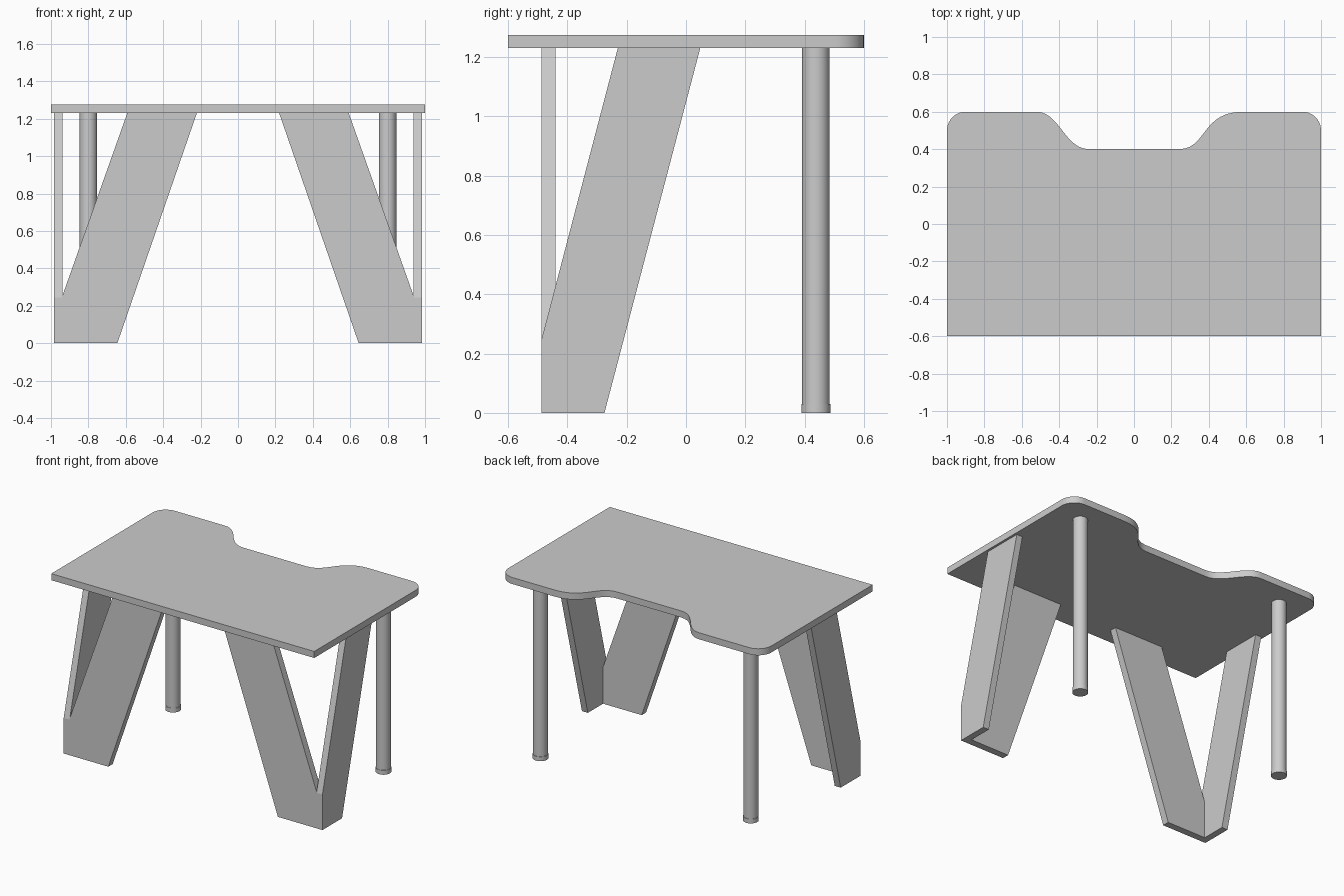
import bpy, bmesh, math
from mathutils import Vector
from mathutils.geometry import interpolate_bezier

if "Cube" in bpy.data.objects:
    bpy.data.objects.remove(bpy.data.objects["Cube"])

TOP_Z, UNDER_Z, BOARD = 1.275, 1.23, 0.045


def add_object(name, bm):
    bmesh.ops.recalc_face_normals(bm, faces=bm.faces)
    mesh = bpy.data.meshes.new(name)
    bm.to_mesh(mesh)
    bm.free()
    ob = bpy.data.objects.new(name, mesh)
    bpy.context.collection.objects.link(ob)
    return ob


def smooth(ob):
    bpy.ops.object.select_all(action='DESELECT')
    ob.select_set(True)
    bpy.context.view_layer.objects.active = ob
    bpy.ops.object.shade_smooth_by_angle(angle=math.radians(30))


def prism(name, points, direction):
    """Extrude a flat outline along a direction."""
    bm = bmesh.new()
    face = bm.faces.new([bm.verts.new(p) for p in points])
    new = bmesh.ops.extrude_face_region(bm, geom=[face], use_keep_orig=True)["geom"]
    bmesh.ops.translate(bm, vec=direction, verts=[v for v in new if isinstance(v, bmesh.types.BMVert)])
    return add_object(name, bm)


def curve(a, b, c, d, n=14):
    return [tuple(p) for p in interpolate_bezier(*(Vector(p) for p in (a, b, c, d)), n)]


def corner(cx, cy, r, start):
    return [(cx + r * math.cos(math.radians(start + 9 * i)),
             cy + r * math.sin(math.radians(start + 9 * i))) for i in range(11)]


# Table top: rounded back corners and a curved recess in the back edge
outline = [(-1, -0.6), (1, -0.6)]
outline += corner(0.9, 0.5, 0.1, 0)
outline += curve((0.58, 0.6), (0.36, 0.6), (0.39, 0.4), (0.24, 0.4))
outline += curve((-0.24, 0.4), (-0.37, 0.4), (-0.40, 0.6), (-0.52, 0.6))
outline += corner(-0.9, 0.5, 0.1, 90)
smooth(prism("table_top", [(p[0], p[1], UNDER_Z) for p in outline], (0, 0, TOP_Z - UNDER_Z)))

# Slanted board legs: a front board and a side board meeting at each front corner
front_profile = [(0.94, 0), (0.645, 0), (0.22, UNDER_Z), (0.592, UNDER_Z), (0.94, 0.25)]
side_profile = [(-0.488, 0), (-0.275, 0), (0.048, UNDER_Z), (-0.23, UNDER_Z), (-0.488, 0.245)]

for side, s in (("left", -1), ("right", 1)):
    prism(f"front_leg_board_{side}", [(s * x, -0.488, z) for x, z in front_profile], (0, BOARD + 0.003, 0))
    prism(f"side_leg_board_{side}", [(s * 0.984, y, z) for y, z in side_profile], (-s * BOARD, 0, 0))

    # Round back leg with a slightly wider foot
    for part, radius, z0, z1 in (("back_leg", 0.0465, 0.03, UNDER_Z), ("back_foot", 0.049, 0, 0.03)):
        bpy.ops.mesh.primitive_cylinder_add(vertices=48, radius=radius, depth=z1 - z0,
                                            location=(s * 0.80, 0.438, (z0 + z1) / 2))
        leg = bpy.context.object
        leg.name = f"{part}_{side}"
        smooth(leg)
